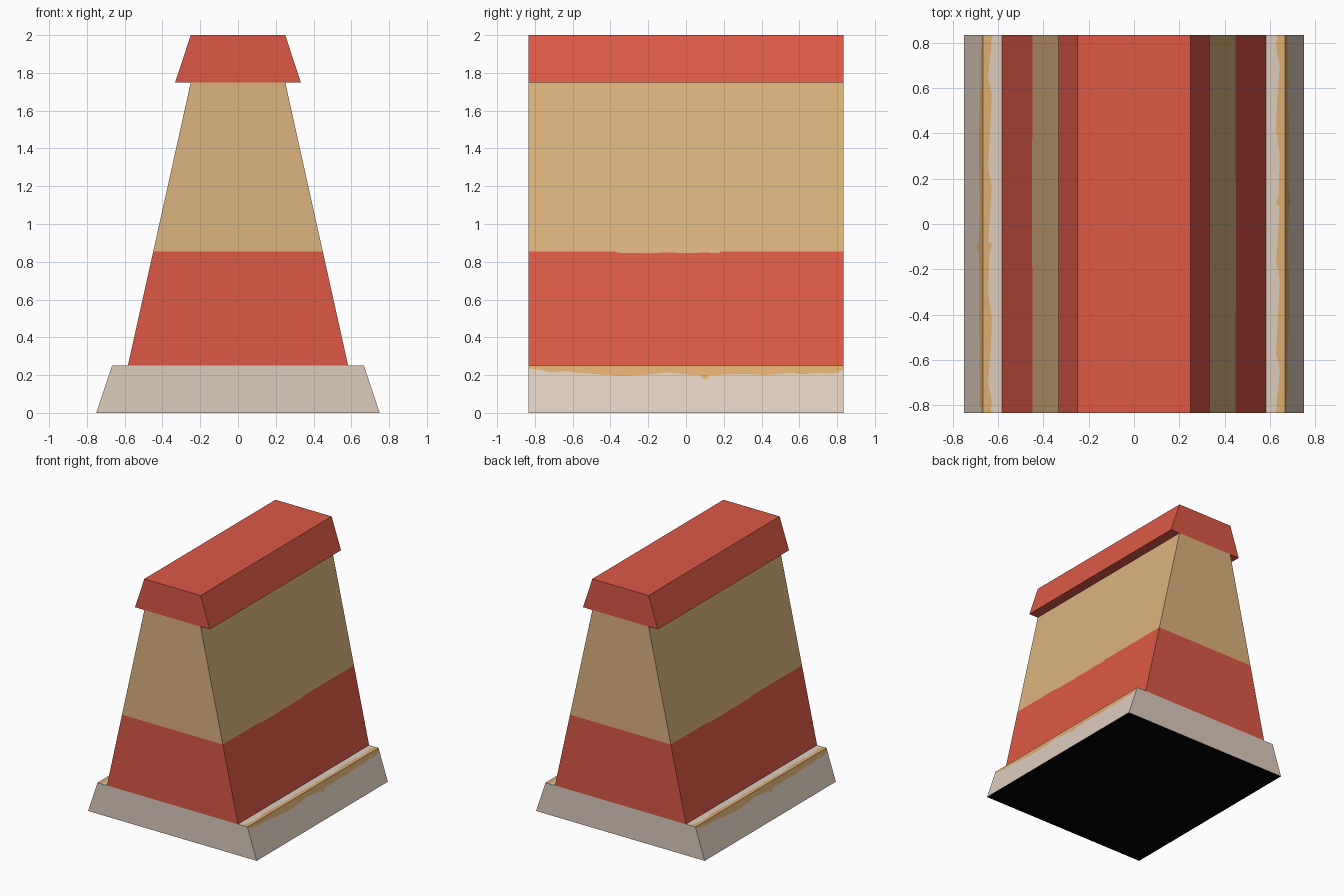
import bpy, bmesh

if "Cube" in bpy.data.objects:
    bpy.data.objects.remove(bpy.data.objects["Cube"])

L = 0.833  # half length along y


def mat(name, srgb):
    m = bpy.data.materials.new(name)
    lin = [((c / 255 + 0.055) / 1.055) ** 2.4 if c > 10 else c / 255 / 12.92 for c in srgb]
    m.diffuse_color = (*lin, 1)
    m.use_nodes = True
    m.node_tree.nodes["Principled BSDF"].inputs["Base Color"].default_value = m.diffuse_color
    return m


RED = mat("brick red", (220, 89, 70))
TAN = mat("tan", (220, 179, 126))
PALE = mat("pale stone", (222, 205, 190))
SAND = mat("sand drip", (222, 173, 112))
BLACK = mat("black underside", (3, 3, 3))


def prism(name, stations, profile, row_mats, top_mat, bottom_mat=None):
    """Loft a right-hand profile along y, turned 180 degrees for the left side.
    profile(i) gives bottom-to-top (x, z) points; row_mats colours each strip."""
    mats = list(dict.fromkeys(row_mats + [top_mat] + ([bottom_mat] if bottom_mat else [])))
    bm = bmesh.new()
    n = len(stations)
    right = [[bm.verts.new((x, y, z)) for x, z in profile(i)] for i, y in enumerate(stations)]
    left = [[bm.verts.new((-x, -y, z)) for x, z in profile(i)] for i, y in enumerate(stations)]

    def face(vs, m):
        bm.faces.new(vs).material_index = mats.index(m)

    for side in (right, left):
        for i in range(n - 1):
            for k, m in enumerate(row_mats):
                face((side[i][k], side[i + 1][k], side[i + 1][k + 1], side[i][k + 1]), m)
    # end walls, split at each profile height
    for a, b in ((right[0], left[-1]), (left[0], right[-1])):
        for k, m in enumerate(row_mats):
            if abs(a[k].co.z - a[k + 1].co.z) > 1e-5:
                face((b[k], a[k], a[k + 1], b[k + 1]), PALE if m is SAND else m)
    # top and underside
    face([v[-1] for v in right] + [v[-1] for v in left], top_mat)
    if bottom_mat:
        face([v[0] for v in reversed(left)] + [v[0] for v in reversed(right)], bottom_mat)
    bmesh.ops.recalc_face_normals(bm, faces=bm.faces)
    me = bpy.data.meshes.new(name)
    bm.to_mesh(me)
    bm.free()
    for m in mats:
        me.materials.append(m)
    ob = bpy.data.objects.new(name, me)
    bpy.context.collection.objects.link(ob)
    return ob


# Stone base with a ragged sand-coloured edge along both long sides
ys = [-L, -.76, -.72, -.64, -.57, -.47, -.36, -.25, -.16, -.1, 0, .075, .09, .11, .125,
      .3, .42, .55, .62, .7, .78, L]
drip = [.235, .225, .215, .221, .212, .205, .196, .2, .207, .215, .203, .2, .18, .18, .2,
        .207, .2, .212, .205, .212, .208, .225]


def base_profile(i):
    z = drip[i]
    inner = .635 + .008 * ((i * 5) % 4 - 1.5) / 1.5
    return [(.75, 0), (.75 - .0833 * z / .25, z), (.667, .25), (inner, .25), (.583, .25)]


prism("base", ys, base_profile, [PALE, SAND, SAND, PALE], PALE, BLACK)

# Tapered body: red below, tan above, with a slightly uneven colour line
yb = [-L, -.38, -.36, -.2, -.1, 0, .1, .17, .19, L]
zb = [.855, .855, .848, .845, .85, .846, .849, .846, .855, .855]


def body_x(z):
    return .583 - .333 * (z - .25) / 1.5


prism("body", yb, lambda i: [(body_x(z), z) for z in (.25, zb[i], 1.75)], [RED, TAN], TAN)

# Overhanging cap
prism("cap", [-L, L], lambda i: [(.333, 1.75), (.25, 2)], [RED], RED, RED)
